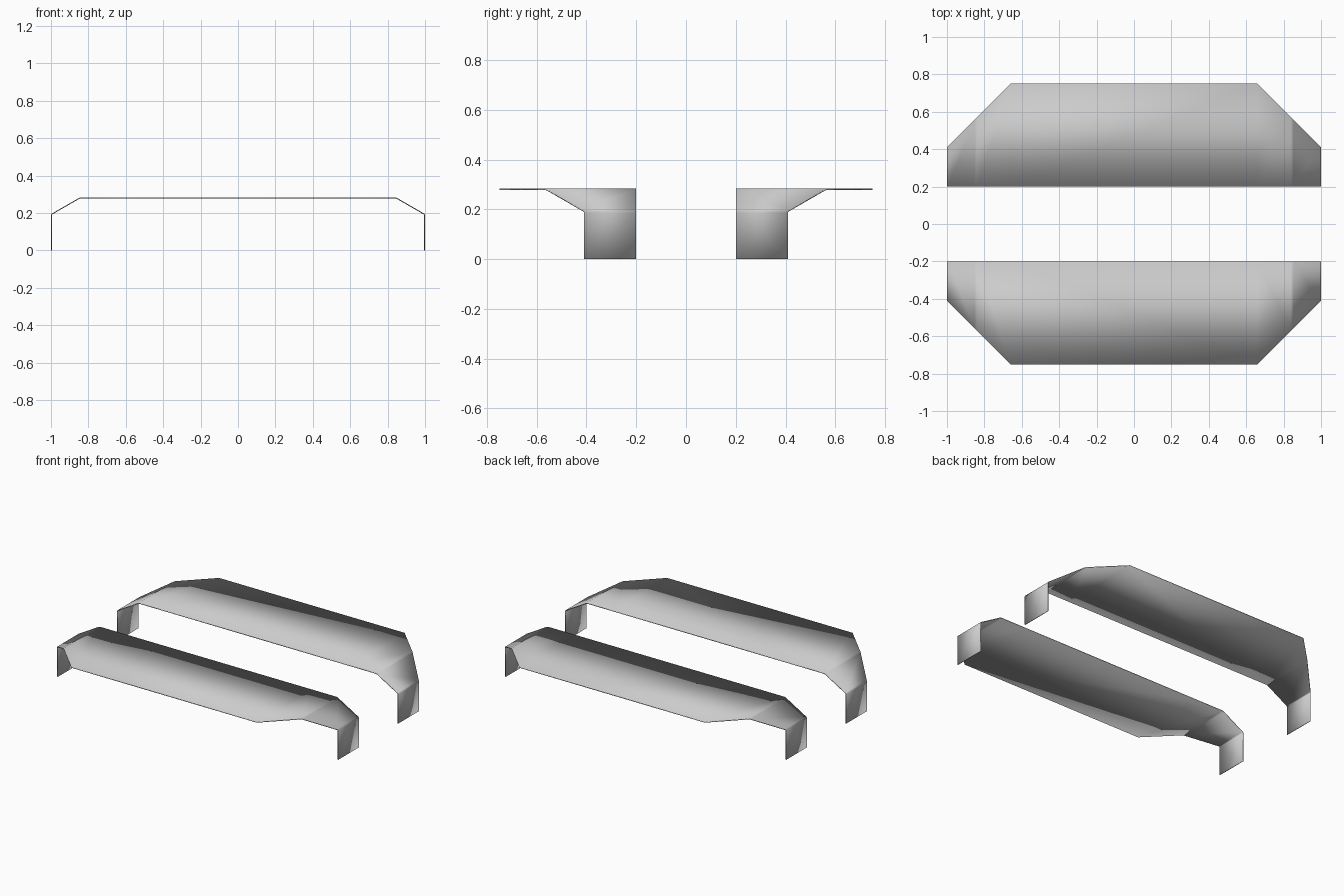
import bpy
import bmesh
from mathutils import Vector

if "Cube" in bpy.data.objects:
    bpy.data.objects.remove(bpy.data.objects["Cube"])

INNER_Y, OUTER_Y = 0.2, 0.75
THICKNESS = 0.005


def bend(prev, corner, nxt, reach, steps=3):
    """Small rounded bend replacing a corner of the profile."""
    prev, corner, nxt = Vector(prev), Vector(corner), Vector(nxt)
    a = corner + (prev - corner).normalized() * reach
    b = corner + (nxt - corner).normalized() * reach
    pts = []
    for i in range(steps + 1):
        t = i / steps
        pts.append(a * (1 - t) ** 2 + corner * 2 * t * (1 - t) + b * t * t)
    return pts


# Right half of the folded sheet profile (x, z), from the middle to the foot
top, shoulder, elbow, foot = (0.66, 0.283), (0.846, 0.283), (1.0, 0.194), (1.0, 0.0)
half = [Vector(top)]
half += bend(top, shoulder, elbow, 0.008)
half += bend(shoulder, elbow, foot, 0.008)
half.append(Vector(foot))
profile = [Vector((-p.x, p.y)) for p in reversed(half)] + half

# Sheet with 45 degree clipped outer corners
bm = bmesh.new()
rows = []
for p in profile:
    outer = min(OUTER_Y, 1.41 - abs(p.x))
    rows.append([bm.verts.new((p.x, y, p.y)) for y in (INNER_Y, outer)])
for a, b in zip(rows, rows[1:]):
    bm.faces.new((a[0], b[0], b[1], a[1]))
mesh = bpy.data.meshes.new("side_plates")
bm.to_mesh(mesh)
bm.free()
plates = bpy.data.objects.new("side_plates", mesh)
bpy.context.collection.objects.link(plates)

# Metal thickness, then the opposite plate
solid = plates.modifiers.new("thickness", 'SOLIDIFY')
solid.thickness = THICKNESS
solid.offset = -1
solid.use_even_offset = True
mirror = plates.modifiers.new("opposite_side", 'MIRROR')
mirror.use_axis = (False, True, False)
mirror.use_mirror_merge = False

bpy.context.view_layer.objects.active = plates
plates.select_set(True)
bpy.ops.object.shade_smooth_by_angle(angle=0.5)
